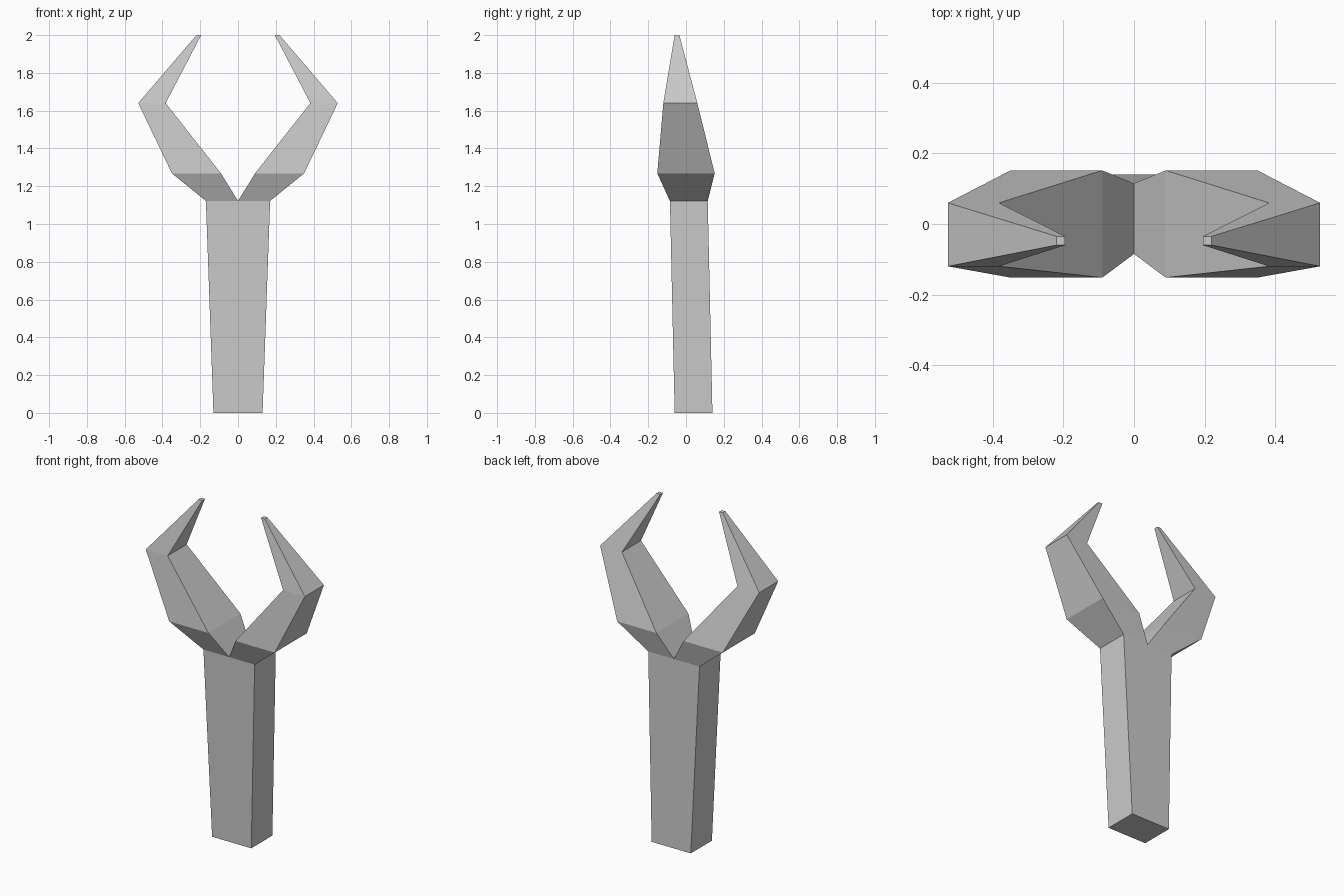
import bpy, bmesh

if "Cube" in bpy.data.objects:
    bpy.data.objects.remove(bpy.data.objects["Cube"])

# Cross-sections of the right half: z, inner x, outer x, front y, back y
SECTIONS = [
    (0.0, 0.0, 0.13, -0.06, 0.14),         # handle foot
    (1.122, 0.0, 0.17, -0.085, 0.115),     # handle top, crotch of the fork
    (1.268, 0.09, 0.35, -0.152, 0.152),    # prong base
    (1.64, 0.383, 0.528, -0.12, 0.06),     # prong elbow
    (2.0, 0.195, 0.22, -0.06, -0.035),     # prong tip
]


def loft_half(name, sections):
    """Loft rectangular sections, leaving the mirror plane open, then mirror."""
    bm = bmesh.new()
    rings = [[bm.verts.new(p) for p in
              ((xi, yf, z), (xo, yf, z), (xo, yb, z), (xi, yb, z))]
             for z, xi, xo, yf, yb in sections]
    for low, high in zip(rings, rings[1:]):
        for i in range(4):
            j = (i + 1) % 4
            quad = (low[i], low[j], high[j], high[i])
            if any(abs(v.co.x) > 1e-6 for v in quad):   # no wall on the seam
                bm.faces.new(quad)
    bm.faces.new(rings[0][::-1])
    bm.faces.new(rings[-1])
    bmesh.ops.recalc_face_normals(bm, faces=bm.faces)
    # Mirror to the left side and weld the seam
    mirrored = bmesh.ops.duplicate(bm, geom=bm.verts[:] + bm.edges[:] + bm.faces[:])["geom"]
    for g in mirrored:
        if isinstance(g, bmesh.types.BMVert):
            g.co.x *= -1
    bmesh.ops.remove_doubles(bm, verts=bm.verts, dist=1e-4)
    bmesh.ops.recalc_face_normals(bm, faces=bm.faces)
    # Remove the centre seam from the flat handle faces
    bmesh.ops.dissolve_limit(bm, angle_limit=0.001, verts=bm.verts, edges=bm.edges)
    mesh = bpy.data.meshes.new(name)
    bm.to_mesh(mesh)
    bm.free()
    obj = bpy.data.objects.new(name, mesh)
    bpy.context.collection.objects.link(obj)
    return obj


# Tapered handle with two curved prongs, one continuous flat-shaded body
loft_half("forked_handle_with_prongs", SECTIONS)
